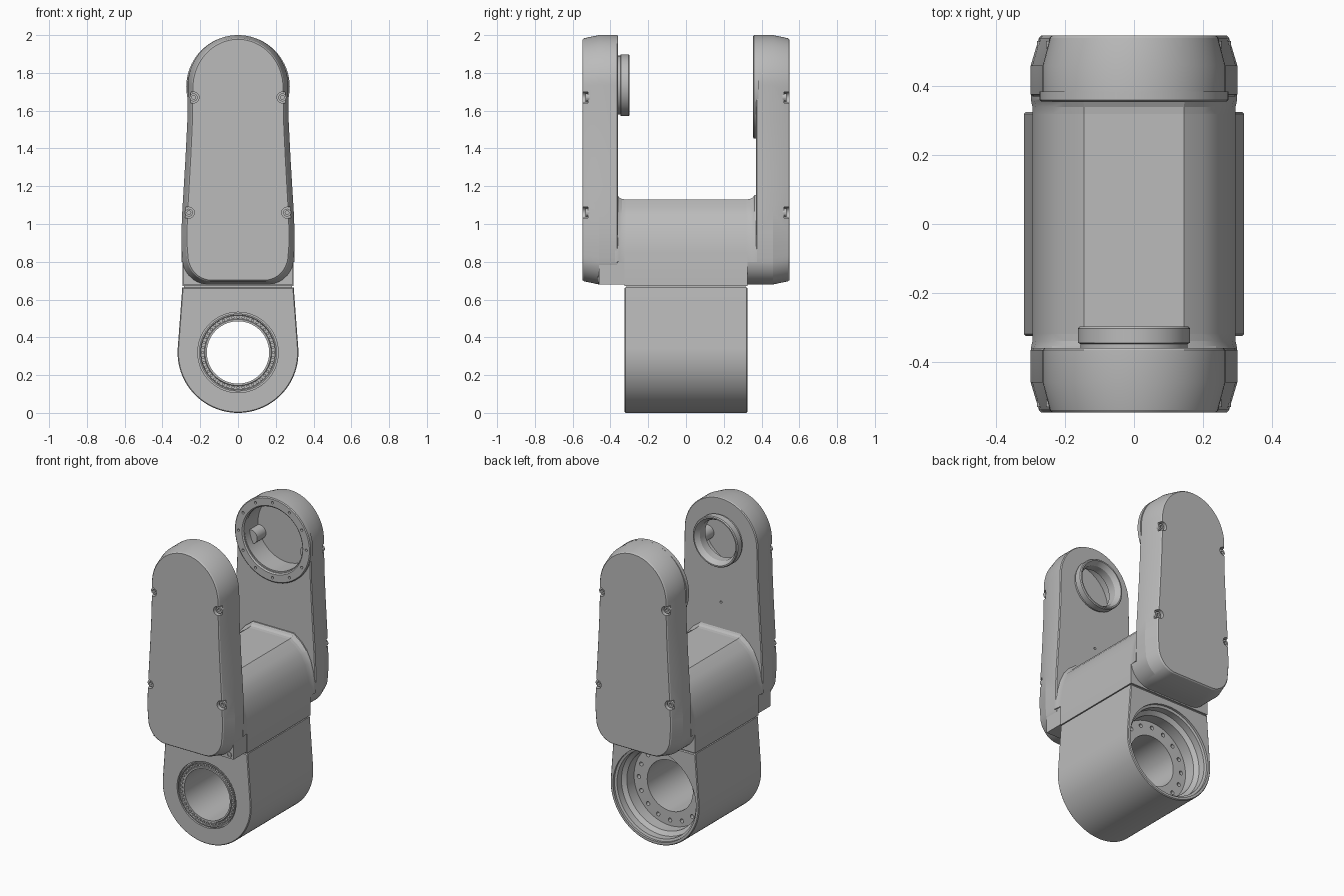
import bpy, bmesh, math
from math import sin, cos, pi, radians

if "Cube" in bpy.data.objects:
    bpy.data.objects.remove(bpy.data.objects["Cube"])

GREY = (0.5, 0.5, 0.5, 1)
metal = bpy.data.materials.new("plain grey metal")
metal.use_nodes = True
metal.diffuse_color = GREY
metal.node_tree.nodes["Principled BSDF"].inputs["Base Color"].default_value = GREY


def finish(name, bm):
    bmesh.ops.remove_doubles(bm, verts=bm.verts, dist=1e-5)
    bmesh.ops.recalc_face_normals(bm, faces=bm.faces)
    mesh = bpy.data.meshes.new(name)
    bm.to_mesh(mesh)
    bm.free()
    mesh.materials.append(metal)
    ob = bpy.data.objects.new(name, mesh)
    bpy.context.collection.objects.link(ob)
    return ob


def loft(name, pts, stations, cz=0.0):
    """Stack an (x, z) outline along y; each station is (y, x scale, z scale)."""
    bm = bmesh.new()
    rings = [[bm.verts.new((x * sx, y, cz + (z - cz) * sz)) for x, z in pts]
             for y, sx, sz in stations]
    n = len(pts)
    for a, b in zip(rings, rings[1:]):
        for i in range(n):
            bm.faces.new((a[i], a[(i + 1) % n], b[(i + 1) % n], b[i]))
    bm.faces.new(rings[0])
    bm.faces.new(rings[-1])
    return finish(name, bm)


def lathe(name, profile, centres, seg=72):
    """Spin a closed (radius, y) profile about a y axis at each (x, z) centre."""
    bm = bmesh.new()
    n = len(profile)
    for cx, cz in centres:
        rings = []
        for k in range(seg):
            a = 2 * pi * k / seg
            rings.append([bm.verts.new((cx + r * cos(a), y, cz + r * sin(a)))
                          for r, y in profile])
        for k in range(seg):
            p, q = rings[k], rings[(k + 1) % seg]
            for i in range(n):
                j = (i + 1) % n
                if profile[i][0] + profile[j][0] > 0:
                    bm.faces.new((p[i], p[j], q[j], q[i]))
    return finish(name, bm)


def rod(name, r, y0, y1, centres, seg=24):
    return lathe(name, [(0, y0), (r, y0), (r, y1), (0, y1)], centres, seg)


def cut(ob, cutter):
    cutter.hide_render = True
    mod = ob.modifiers.new("cut", 'BOOLEAN')
    mod.operation, mod.solver, mod.object = 'DIFFERENCE', 'EXACT', cutter
    bpy.context.view_layer.objects.active = ob
    bpy.ops.object.modifier_apply(modifier=mod.name)
    bpy.data.objects.remove(cutter)


def arc(cx, cz, r, a0, a1, n):
    angles = [radians(a0 + (a1 - a0) * i / n) for i in range(n + 1)]
    return [(cx + r * cos(a), cz + r * sin(a)) for a in angles]


def circle_of(r, n, cz):
    return [(r * cos(2 * pi * i / n), cz + r * sin(2 * pi * i / n)) for i in range(n)]


def mirrored(half):
    """Close a right-hand outline with its mirror image."""
    return half + [(-x, z) for x, z in reversed(half) if x > 1e-6]


def rect(w, z0, z1):
    return [(w, z0), (w, z1), (-w, z1), (-w, z0)]


# Lower housing: teardrop barrel with a stepped bore
HZ = 0.32
housing = loft("lower_housing", mirrored([(0.295, 0.665)] + arc(0, HZ, 0.32, 4, -90, 28)),
               [(-0.325, .985, .985), (-0.32, 1, 1), (0.32, 1, 1), (0.325, .985, .985)], HZ)
cut(housing, lathe("bore_cutter", [
    (0, 0.4), (0.3, 0.4), (0.3, 0.31), (0.285, 0.305), (0.285, 0.26), (0.26, 0.24),
    (0.26, 0.165), (0.165, 0.165), (0.165, -0.31), (0.213, -0.31), (0.213, -0.4),
    (0, -0.4)], [(0, HZ)]))
cut(housing, rod("bolt_cutter", 0.013, 0.12, 0.2, circle_of(0.225, 16, HZ), 12))

# Bearing in the front of the bore
lathe("bearing_ring", [(0.165, -0.305), (0.165, -0.32), (0.175, -0.32), (0.178, -0.314),
                       (0.196, -0.314), (0.199, -0.322), (0.206, -0.322), (0.206, -0.305)],
      [(0, HZ)])
rod("bearing_rollers", 0.008, -0.322, -0.31, circle_of(0.187, 44, HZ), 10)

# Cross block with a chamfered, rounded top, and the seam below it
shoulder = [(0.145, 1.13), (0.2, 1.09), (0.235, 1.05), (0.265, 0.99), (0.285, 0.92),
            (0.295, 0.85)]
loft("cross_block", mirrored(shoulder + [(0.295, 0.672)]), [(-0.326, 1, 1), (0.326, 1, 1)])
loft("seam_neck", rect(0.285, 0.64, 0.69), [(-0.315, 1, 1), (0.315, 1, 1)])

# Flared collars where the block meets the arms
for side, name in ((-1, "front_collar"), (1, "back_collar")):
    loft(name, mirrored(shoulder + [(0.295, 0.8)]),
         [(side * y, s, t) for y, s, t in
          ((0.32, 1, 1), (0.34, 1, 1.008), (0.354, 1.01, 1.03), (0.362, 1.015, 1.07),
           (0.375, 1.015, 1.07))], 0.8)

# Arm outline: round head, gently widening sides, rounded foot
HEAD = 1.735
foot = [(0.295, 0.82)] + arc(0.155, 0.82, 0.14, -8, -90, 12)
arm_outline = mirrored(arc(0, HEAD, 0.265, 90, 0, 24) +
                       [(0.268, 1.55), (0.278, 1.35), (0.287, 1.2), (0.295, 1.07),
                        (0.3, 0.95), (0.3, 0.88)] + foot)
SCREWS = [(sx * x, z) for sx in (1, -1) for x, z in ((0.235, 1.67), (0.26, 1.06))]


def make_arm(name, s, inner):
    arm = loft(name, arm_outline,
               [(s * 0.547, .9, .966), (s * 0.54, .92, .975), (s * 0.46, 1, 1),
                (s * (inner + 0.006), 1, 1), (s * inner, .98, .995)], 1.34)
    # Side-opening screw pockets with socket screws
    for x, z in SCREWS:
        d = 1 if x > 0 else -1
        slot = [(x + d * px, z + pz) for px, pz in
                arc(0, 0, 0.029, 90, 270, 14) + [(0.1, -0.029), (0.1, 0.029)]]
        cut(arm, loft("pocket_cutter", slot, [(s * 0.518, 1, 1), (s * 0.6, 1, 1)]))
    lathe(name + "_screws", [(0.01, s * 0.51), (0.01, s * 0.532), (0.021, s * 0.532),
                             (0.021, s * 0.51)], SCREWS, 20)
    return arm


# Front arm: hollow head with a projecting hub and a square foot
front = make_arm("front_arm", -1, 0.36)
cut(front, lathe("front_cavity_cutter", [(0, -0.3), (0.13, -0.3), (0.13, -0.385),
                                         (0.225, -0.39), (0.225, -0.51), (0, -0.51)],
                 [(0, HEAD)]))
lathe("front_hub", [(0.13, -0.37), (0.13, -0.33), (0.146, -0.305), (0.15, -0.298),
                    (0.158, -0.298), (0.163, -0.304), (0.163, -0.345), (0.156, -0.348),
                    (0.156, -0.37)], [(0, HEAD)])
cut(front, rod("pin_hole_cutter", 0.008, -0.34, -0.4, [(0, 1.32)], 12))
loft("front_foot", rect(0.29, 0.68, 0.86), [(-0.46, 1, 1), (-0.32, 1, 1)])
lathe("front_foot_screws", [(0.009, -0.455), (0.009, -0.466), (0.019, -0.466),
                            (0.019, -0.455)], [(0.258, 0.705), (-0.258, 0.705)], 20)

# Back arm: wide open head with a bolted flange
back = make_arm("back_arm", 1, 0.37)
cut(back, lathe("back_cavity_cutter", [(0, 0.3), (0.212, 0.3), (0.212, 0.51), (0, 0.51)],
                [(0, HEAD)]))
flange = lathe("back_flange", [(0.212, 0.385), (0.212, 0.362), (0.22, 0.355), (0.268, 0.355),
                               (0.274, 0.36), (0.274, 0.385)], [(0, 1.726)])
cut(flange, rod("flange_hole_cutter", 0.008, 0.34, 0.375, circle_of(0.245, 12, 1.726), 12))
loft("back_foot", mirrored(foot), [(0.322, 1, 1), (0.385, 1, 1)])

# Screw posts inside the hollow heads
for name, s in (("front_posts", -1), ("back_posts", 1)):
    rod(name, 0.045, s * 0.42, s * 0.512, [(0.2, 1.67), (-0.2, 1.67)])

# Smooth the round faces, keep the machined edges crisp
bpy.ops.object.select_all(action='DESELECT')
for ob in bpy.context.scene.objects:
    if ob.type == 'MESH':
        ob.select_set(True)
        bpy.context.view_layer.objects.active = ob
bpy.ops.object.shade_smooth_by_angle(angle=radians(16))
